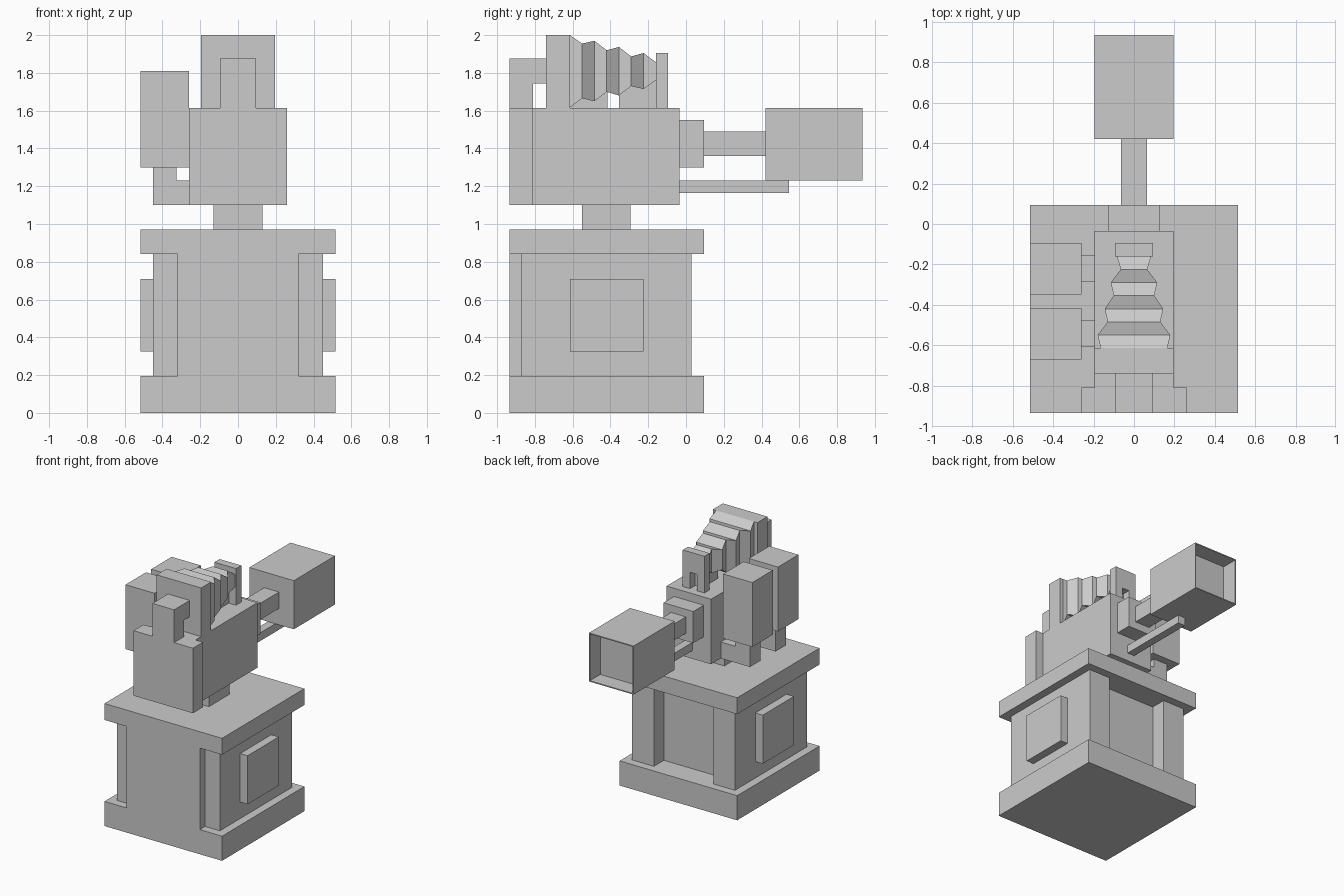
import bpy, bmesh
from mathutils import Vector

cube = bpy.data.objects.get("Cube")
if cube:
    bpy.data.objects.remove(cube, do_unlink=True)

grey = bpy.data.materials.new("plain_grey")
grey.use_nodes = True
colour = (0.6, 0.6, 0.6, 1)
grey.diffuse_color = colour
grey.node_tree.nodes["Principled BSDF"].inputs["Base Color"].default_value = colour


def finish(name, bm):
    bmesh.ops.recalc_face_normals(bm, faces=bm.faces[:])
    mesh = bpy.data.meshes.new(name)
    bm.to_mesh(mesh)
    bm.free()
    mesh.materials.append(grey)
    obj = bpy.data.objects.new(name, mesh)
    bpy.context.collection.objects.link(obj)
    return obj


def prism_mesh(points, axis, lo, hi):
    """Extrude a flat profile along the named axis."""
    place = {"x": lambda a, b: (lo, a, b),
             "y": lambda a, b: (a, lo, b),
             "z": lambda a, b: (a, b, lo)}[axis]
    bm = bmesh.new()
    face = bm.faces.new([bm.verts.new(place(a, b)) for a, b in points])
    new = bmesh.ops.extrude_face_region(bm, geom=[face])["geom"]
    shift = Vector([hi - lo if axis == k else 0 for k in "xyz"])
    bmesh.ops.translate(bm, vec=shift, verts=[v for v in new if isinstance(v, bmesh.types.BMVert)])
    bmesh.ops.recalc_face_normals(bm, faces=bm.faces[:])
    return bm


def prism(name, points, axis, lo, hi):
    return finish(name, prism_mesh(points, axis, lo, hi))


def rect(x0, x1, y0, y1):
    return [(x0, y0), (x1, y0), (x1, y1), (x0, y1)]


def box(name, x, y, z):
    return prism(name, rect(*x, *y), "z", *z)


def sym(w):
    return (-w, w)


def mirrored(half):
    """Complete a right-hand outline with its mirror image."""
    return half + [(-a, b) for a, b in reversed(half)]


# Pedestal: slabs, shaped middle with recessed back, side plates
box("pedestal_base", sym(0.515), (-0.935, 0.095), (0, 0.195))
box("pedestal_top", sym(0.515), (-0.935, 0.095), (0.84, 0.97))
prism("pedestal_middle", mirrored([
    (0.32, -0.935), (0.32, -0.87), (0.45, -0.87), (0.45, 0.03),
    (0.26, 0.03), (0.26, -0.095)]), "z", 0.195, 0.84)
for side, label in ((1, "left"), (-1, "right")):
    box(label + "_side_plate", sorted((side * 0.45, side * 0.515)),
        (-0.615, -0.225), (0.325, 0.71))

# Neck and main body with its wider front
box("neck", sym(0.13), (-0.55, -0.295), (0.97, 1.1))
prism("main_body", mirrored([
    (0.26, -0.935), (0.26, -0.81), (0.195, -0.81), (0.195, -0.035)]),
    "z", 1.1, 1.615)

# Hooked front post and tall plate
prism("front_hook", [(-0.935, 1.615), (-0.81, 1.615), (-0.81, 1.745),
                     (-0.74, 1.745), (-0.74, 1.875), (-0.935, 1.875)],
      "x", -0.095, 0.095)
box("tall_plate", sym(0.195), (-0.74, -0.615), (1.615, 2.0))

# Bellows: half width, bottom and top of each fold
folds = [(0.165, 1.617, 2.0), (0.18, 1.665, 1.955), (0.13, 1.65, 1.97),
         (0.145, 1.70, 1.92), (0.1, 1.68, 1.937), (0.115, 1.73, 1.887),
         (0.065, 1.715, 1.905), (0.085, 1.76, 1.857)]
bm = bmesh.new()
rings = []
for i, (w, low, high) in enumerate(folds):
    y = -0.615 + i * 0.065
    rings.append([bm.verts.new((a, y, b)) for a, b in rect(-w, w, low, high)])
for a, b in zip(rings, rings[1:]):
    for k in range(4):
        n = (k + 1) % 4
        bm.faces.new((a[k], a[n], b[n], b[k]))
bm.faces.new(rings[0])
bm.faces.new(rings[-1])
finish("bellows", bm)

# Support below the bellows and the notched end post
box("bellows_support", sym(0.032), (-0.355, -0.16), (1.615, 1.765))
prism("end_post", mirrored([(0.032, 1.745), (0.032, 1.615),
                            (0.095, 1.615), (0.095, 1.905)]),
      "y", -0.16, -0.095)

# Barrel assembly
box("barrel_mount", sym(0.13), (-0.035, 0.095), (1.3, 1.55))
box("barrel", sym(0.065), (0.095, 0.42), (1.36, 1.49))
box("lower_rod", sym(0.032), (-0.035, 0.545), (1.165, 1.23))

# Muzzle with a hollow end
bm = prism_mesh(rect(-0.195, 0.195, 1.23, 1.615), "y", 0.42, 0.935)
end = max(bm.faces, key=lambda f: f.calc_center_median().y)
bmesh.ops.inset_individual(bm, faces=[end], thickness=0.012)
hollow = bmesh.ops.extrude_discrete_faces(bm, faces=[end])["faces"]
bmesh.ops.translate(bm, vec=(0, -0.13, 0), verts=hollow[0].verts[:])
finish("muzzle", bm)

# Two side canisters on angled brackets
for label, y in (("front", -0.543), ("rear", -0.222)):
    box(label + "_canister", (-0.515, -0.26), (y - 0.128, y + 0.128), (1.3, 1.81))
    prism(label + "_bracket", [(-0.45, 1.1), (-0.195, 1.1), (-0.195, 1.23),
                               (-0.325, 1.23), (-0.325, 1.3), (-0.45, 1.3)],
          "y", y - 0.065, y + 0.065)
